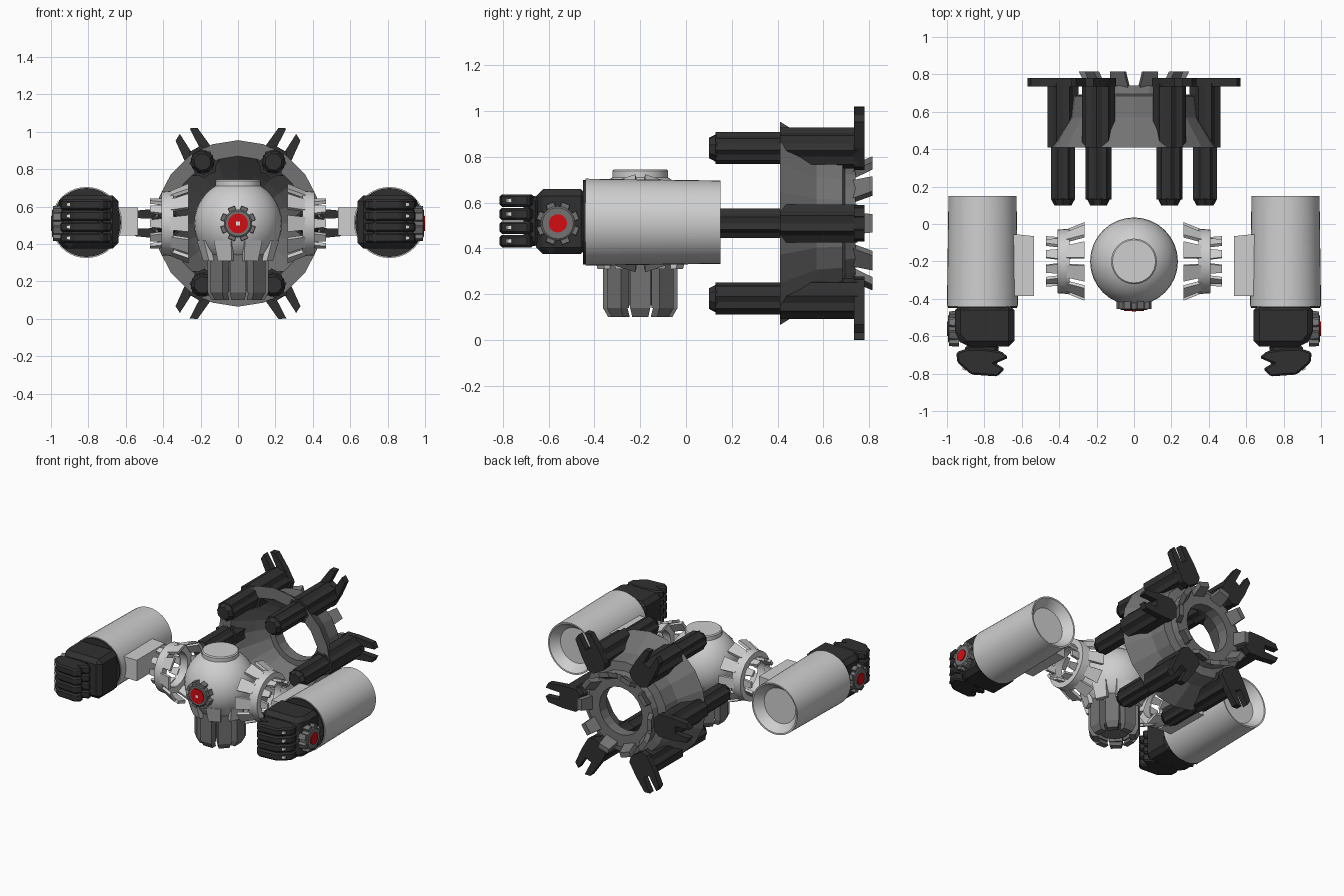
import bpy, bmesh, math
from mathutils import Matrix, Vector

if "Cube" in bpy.data.objects:
    bpy.data.objects.remove(bpy.data.objects["Cube"])

def material(name, rgb):
    m = bpy.data.materials.new(name)
    m.diffuse_color = (*rgb, 1)
    m.use_nodes = True
    m.node_tree.nodes["Principled BSDF"].inputs["Base Color"].default_value = m.diffuse_color
    return m

LIGHT = material("light grey", (0.62, 0.62, 0.62))
GREY = material("mid grey", (0.17, 0.17, 0.17))
BLACK = material("near black", (0.03, 0.03, 0.03))
RED = material("red", (0.65, 0.004, 0.006))
WHITE = material("white", (0.9, 0.9, 0.85))

def frame(x, y, z, loc):
    """Matrix from three local axes and a position."""
    return Matrix.Translation(loc) @ Matrix((x, y, z)).transposed().to_4x4()

def make(name, verts, faces, mat, M=Matrix(), smooth=False, bevel=0):
    me = bpy.data.meshes.new(name)
    bm = bmesh.new()
    vs = [bm.verts.new(M @ Vector(v)) for v in verts]
    for f in faces:
        bm.faces.new([vs[i] for i in f])
    bmesh.ops.remove_doubles(bm, verts=bm.verts, dist=1e-5)
    bmesh.ops.recalc_face_normals(bm, faces=bm.faces)
    bm.to_mesh(me)
    bm.free()
    me.materials.append(mat)
    ob = bpy.data.objects.new(name, me)
    bpy.context.collection.objects.link(ob)
    if bevel:
        b = ob.modifiers.new("bevel", 'BEVEL')
        b.width, b.segments = bevel, 1
    if smooth:
        bpy.ops.object.select_all(action='DESELECT')
        ob.select_set(True)
        bpy.context.view_layer.objects.active = ob
        bpy.ops.object.shade_smooth_by_angle(angle=math.radians(35))
    return ob

def lathe(name, prof, n, mat, M, closed=False, smooth=True):
    """Spin (height, radius) points round local z."""
    verts = [(r * math.cos(2 * math.pi * k / n), r * math.sin(2 * math.pi * k / n), a)
             for a, r in prof for k in range(n)]
    p = len(prof)
    faces = [(i * n + k, i * n + (k + 1) % n, (i + 1) % p * n + (k + 1) % n, (i + 1) % p * n + k)
             for i in range(p if closed else p - 1) for k in range(n)]
    if not closed:
        faces += [tuple(range(n)), tuple(range((p - 1) * n, p * n))]
    return make(name, verts, faces, mat, M, smooth)

def prism(name, pts, a0, a1, mat, M, bevel=0):
    """Extrude a local xy outline from a0 to a1."""
    n = len(pts)
    verts = [(x, y, a) for a in (a0, a1) for x, y in pts]
    faces = [tuple(range(n)), tuple(range(n, 2 * n))]
    faces += [(k, (k + 1) % n, n + (k + 1) % n, n + k) for k in range(n)]
    return make(name, verts, faces, mat, M, bevel=bevel)

def fins(name, n, root, tip, w0, w1, t, mat, M, start=0):
    """Ring of n slabs running from root to tip, both (height, radius)."""
    verts, faces = [], []
    for k in range(n):
        R = Matrix.Rotation(start + 2 * math.pi * k / n, 3, 'Z')
        b = len(verts)
        for (a, r), w in ((root, w0), (tip, w1)):
            verts += [R @ Vector(v) for v in ((r, -w / 2, a), (r, w / 2, a),
                                              (r - t, w / 2, a), (r - t, -w / 2, a))]
        faces += [tuple(b + i for i in f) for f in
                  ((0, 1, 2, 3), (4, 5, 6, 7), (0, 1, 5, 4), (1, 2, 6, 5), (2, 3, 7, 6), (3, 0, 4, 7))]
    return make(name, verts, faces, mat, M)

def sensor(name, M, red):
    """Toothed disc with a red lens."""
    lathe(name + "_disc", [(-0.03, 0.075), (0.025, 0.075), (0.03, 0.068)], 24, GREY, M)
    fins(name + "_teeth", 8, (-0.03, 0.095), (0.024, 0.093), 0.04, 0.036, 0.04, GREY, M, math.pi / 8)
    lathe(name + "_lens", [(0.02, red), (0.036, red)], 20, RED, M)

# central ball, cap and front eye
BODY = Matrix.Translation((0, -0.2, 0.51))
ball = [(0.235 * math.sin(t), 0.235 * math.cos(t))
        for t in [math.radians(-80 + 160 * i / 16) for i in range(17)]]
lathe("body_ball", ball, 32, LIGHT, BODY)
lathe("body_cap", [(0.15, 0.122), (0.228, 0.122), (0.235, 0.115)], 32, LIGHT, BODY)
eye = frame((1, 0, 0), (0, 0, 1), (0, -1, 0), (0, -0.43, 0.51))
sensor("eye", eye, 0.053)
prism("eye_glint", [(-.01, -.01), (.01, -.01), (.01, .01), (-.01, .01)], 0.03, 0.04, WHITE, eye)

# lower thruster: core, staves with tapered ends, skirt
lathe("thruster_core", [(-0.36, 0.1), (-0.15, 0.12)], 16, GREY, BODY, smooth=False)
fins("thruster_staves", 8, (-0.13, 0.163), (-0.37, 0.163), 0.088, 0.088, 0.05, GREY, BODY)
fins("thruster_stave_tips", 8, (-0.37, 0.163), (-0.41, 0.14), 0.088, 0.07, 0.04, GREY, BODY)
fins("thruster_skirt", 8, (-0.09, 0.218), (-0.2, 0.185), 0.1, 0.08, 0.03, LIGHT, BODY, math.pi / 8)

# rear flared ring with small back fins
REAR = frame((-1, 0, 0), (0, 0, 1), (0, 1, 0), (0, 0, 0.51))
lathe("rear_ring", [(.41, .445), (.57, .345), (.685, .33), (.695, .27), (.74, .26), (.74, .17),
                    (.66, .17), (.66, .21), (.57, .27), (.41, .36)], 20, GREY, REAR,
      closed=True, smooth=False)
fins("rear_fins", 10, (0.72, 0.25), (0.815, 0.295), 0.1, 0.08, 0.035, GREY, REAR)

# six barrels around the rear ring, each with a forked plate
ribs = lambda r: [(r * (1 if k % 2 else 0.84) * math.cos(math.pi * k / 8),
                   r * (1 if k % 2 else 0.84) * math.sin(math.pi * k / 8)) for k in range(16)]
half = [(.08, .025), (.19, .03), (.17, .068), (.05, .08), (-.05, .08), (-.085, .045)]
fork = half + [(x, -y) for x, y in reversed(half)]
for i in range(6):
    M = REAR @ Matrix.Rotation(i * math.pi / 3, 4, 'Z') @ Matrix.Translation((0.38, 0, 0))
    prism(f"barrel_{i}", ribs(0.07), 0.13, 0.45, BLACK, M)
    lathe(f"barrel_tip_{i}", [(0.1, 0.046), (0.135, 0.065)], 8, BLACK, M, smooth=False)
    prism(f"barrel_sleeve_{i}", ribs(0.09), 0.41, 0.75, BLACK, M)
    prism(f"barrel_fork_{i}", fork, 0.735, 0.78, BLACK, M)

for s, side in ((-1, "left"), (1, "right")):
    # shoulder port: ring with inner and outer fins
    P = frame((0, s, 0), (0, 0, 1), (s, 0, 0), (0, -0.2, 0.51))
    lathe(side + "_port_ring", [(.345, .175), (.41, .17), (.41, .12), (.345, .12)], 32, LIGHT, P, closed=True)
    fins(side + "_port_inner_fins", 10, (0.36, 0.172), (0.265, 0.21), 0.07, 0.09, 0.02, LIGHT, P)
    fins(side + "_port_outer_fins", 10, (0.40, 0.13), (0.47, 0.135), 0.055, 0.04, 0.018, LIGHT, P)

    # arm tube with a dished back end, and its mounting block
    A = frame((-1, 0, 0), (0, 0, 1), (0, 1, 0), (s * 0.81, 0, 0.515))
    lathe(side + "_arm_tube", [(-.44, .19), (.15, .182), (.149, .172), (.09, .125)], 40, LIGHT, A)
    lathe(side + "_arm_front_cap", [(-.45, .184), (-.43, .184)], 40, BLACK, A)
    B = frame((s, 0, 0), (0, 1, 0), (0, 0, 1), (s * 0.81, 0, 0))
    prism(side + "_arm_mount", [(-.15, -.055), (-.18, -.055), (-.275, -.065), (-.275, -.385), (-.15, -.385)],
          0.445, 0.595, LIGHT, B)

    # wrist block with sensor on the outside
    prism(side + "_wrist", [(.147, -.43), (-.17, -.43), (-.17, -.655), (.1, -.655), (.147, -.6)],
          0.375, 0.66, BLACK, B, 0.03)
    sensor(side + "_wrist_sensor",
           frame((0, s, 0), (0, 0, 1), (s, 0, 0), (s * 0.965, -0.56, 0.51)), 0.04)

    # fist: palm and four curled fingers with white knuckle studs
    prism(side + "_palm", [(.09, -.64), (-.09, -.64), (-.08, -.71), (.1, -.71)], 0.41, 0.63, BLACK, B, 0.02)
    curl = [(.08, -.665), (.14, -.685), (.135, -.74), (.06, -.805), (-.08, -.815), (-.12, -.775),
            (-.07, -.745), (-.14, -.715), (-.1, -.68), (0, -.665)]
    for k in range(4):
        z = 0.405 + 0.059 * k
        prism(f"{side}_finger_{k}", curl, z, z + 0.055, BLACK, B, 0.01)
        prism(f"{side}_knuckle_stud_{k}", [(.088, -.74), (.108, -.74), (.108, -.778), (.088, -.785)],
              z + 0.02, z + 0.036, WHITE, B)
